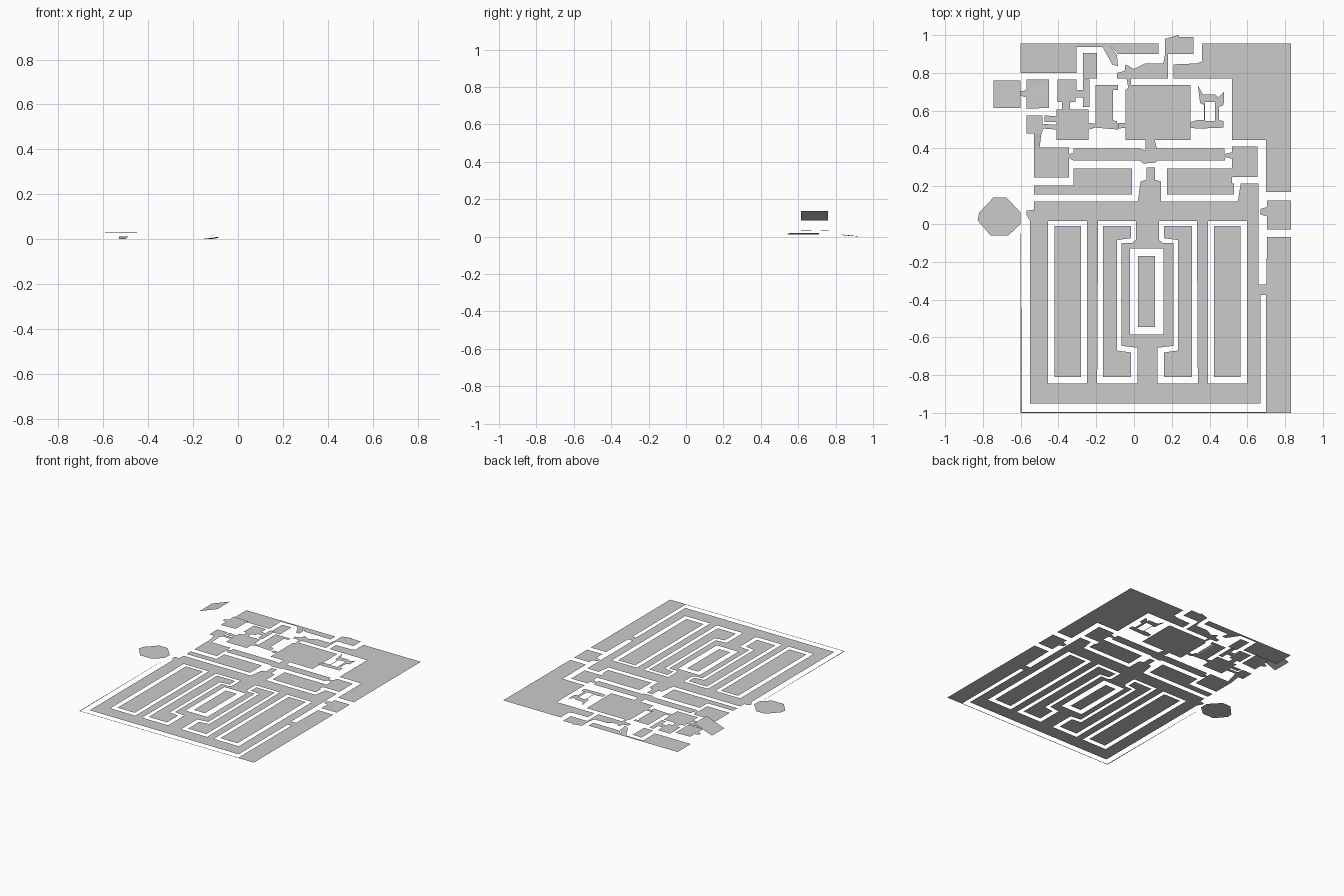
import bpy, bmesh

Z = 0.0        # level of the main floors
UP = 0.011     # level of the slightly raised small rooms
AXIS = 0.0715  # symmetry axis of the courtyards


def plan(name, outer, holes=(), z=Z):
    """Flat sheet from an outline with optional holes; points may carry their own z."""
    bm = bmesh.new()
    for loop in [outer, *holes]:
        vs = [bm.verts.new((p[0], p[1], p[2] if len(p) > 2 else z)) for p in loop]
        for a, b in zip(vs, vs[1:] + vs[:1]):
            bm.edges.new((a, b))
    bmesh.ops.triangle_fill(bm, edges=bm.edges[:], use_beauty=True, normal=(0, 0, 1))
    for f in bm.faces:
        f.normal_update()
        if f.normal.z < 0:
            f.normal_flip()
    me = bpy.data.meshes.new(name)
    bm.to_mesh(me)
    bm.free()
    ob = bpy.data.objects.new(name, me)
    bpy.context.collection.objects.link(ob)
    return ob


def rect(x0, x1, y0, y1):
    return [(x0, y0), (x1, y0), (x1, y1), (x0, y1)]


def mirror(pts):
    return [(2 * AXIS - x, y) for x, y in pts]


# Main gallery floor, with openings around the courtyards
side_gap = rect(-.455, -.25, -.845, .015)
inner_gap = [(-.19, .015), (.01, .015), (.01, -.085), (-.01, -.10), (-.065, -.10),
             (-.065, -.645), (.018, -.655), (.018, -.845), (-.195, -.845)]
gallery = [(-.55, -.95), (.67, -.95), (.67, -.375), (.70, -.375), (.70, -1), (.83, -1),
           (.83, -.07), (.705, -.07), (.70, -.32), (.66, -.32), (.66, .215), (.565, .215),
           (.55, .12), (.143, .12), (.143, .225), (.11, .235), (.11, .30), (.065, .30),
           (.065, .235), (.035, .225), (.02, .12), (-.53, .12), (-.53, .075),
           (-.57, .07), (-.57, .05), (-.55, .015)]
plan("gallery_floor", gallery,
     [side_gap, mirror(side_gap), inner_gap, mirror(inner_gap), rect(-.02, .157, -.585, -.13)])

# Courtyard beds
side_bed = rect(-.42, -.28, -.81, -.01)
inner_bed = [(-.165, -.01), (-.015, -.01), (-.015, -.075), (-.09, -.085),
             (-.09, -.67), (-.015, -.68), (-.015, -.81), (-.165, -.81)]
for tag, f in (("left", list), ("right", mirror)):
    plan("side_bed_" + tag, f(side_bed))
    plan("inner_bed_" + tag, f(inner_bed))
plan("central_bed", rect(.02, .11, -.545, -.17))

# Forecourt rooms either side of the stem
plan("forecourt_left", [(-.53, .155), (-.01, .155), (-.01, .295), (-.32, .295),
                        (-.32, .205), (-.53, .205)])
plan("forecourt_right", [(.175, .155), (.53, .155), (.53, .215), (.52, .215),
                         (.52, .295), (.175, .295)])

# Cross hall with end rooms
plan("cross_hall", [(-.53, .245), (-.345, .245), (-.345, .35), (-.32, .335), (.03, .335),
                    (.05, .32), (.115, .325), (.125, .335), (.48, .335), (.485, .355),
                    (.52, .345), (.52, .25), (.655, .25), (.655, .41), (.52, .41),
                    (.52, .38), (.48, .37), (.48, .40), (.12, .40), (.11, .445),
                    (.06, .445), (.06, .39), (.03, .40), (-.32, .40), (-.32, .375),
                    (-.345, .37), (-.345, .405), (-.53, .405)])

# Great room, and the raised ring room beside it
plan("great_room", [(-.045, .445), (.30, .445), (.30, .735), (-.015, .735), (-.015, .77),
                    (-.04, .77), (-.03, .72), (-.045, .71), (-.045, .535), (-.085, .535),
                    (-.085, .505), (-.045, .51)])
plan("ring_room", [(.30, .51), (.335, .505), (.475, .51), (.475, .545), (.45, .55),
                   (.45, .62), (.475, .63), (.476, .70), (.445, .67), (.43, .685),
                   (.365, .685), (.338, .735), (.35, .64), (.37, .63), (.37, .55),
                   (.335, .55), (.30, .54)],
     [rect(.375, .43, .545, .645)], z=UP)

# Northern lobby and porch
plan("north_lobby", [(.02, .77), (.18, .77), (.18, .90), (.315, .90), (.315, .99), (.24, .99),
                     (.235, 1), (.165, .98), (.165, .90), (.155, .85), (.06, .85),
                     (.0, .82), (-.045, .845), (-.05, .81), (-.09, .80), (-.09, .77)])

# Outer grounds
plan("north_east_ground", [(.36, .955), (.36, .86), (.33, .85), (.21, .845), (.21, .77),
                           (.52, .77), (.52, .445), (.70, .445), (.70, .17), (.83, .17),
                           (.83, .955)])
plan("north_west_ground", [(-.6, .955), (-.6, .80), (-.305, .80), (-.305, .938), (-.12, .938),
                           (-.085, .90), (.13, .90), (.13, .955)])
plan("east_room", [(.705, -.03), (.83, -.03), (.83, .125), (.705, .125), (.705, .09),
                   (.67, .08), (.67, .05), (.705, .04)])

# Sloping ramp by the north-west ground
plan("ramp", [(-.168, .94, 0), (-.115, .845, .006), (-.085, .835, .011), (-.09, .895, .005),
              (-.125, .938, 0)])

# Small western rooms and the passages between them
plan("closet", rect(-.27, -.195, .77, .905))
plan("upper_room", [(-.405, .645), (-.31, .645), (-.31, .67), (-.27, .67), (-.27, .62),
                    (-.235, .62), (-.235, .765), (-.27, .765), (-.27, .71), (-.305, .71),
                    (-.305, .765), (-.405, .765)], z=UP)
plan("lower_room", [(-.41, .445), (-.24, .445), (-.24, .50), (-.205, .51), (-.085, .50),
                    (-.09, .545), (-.12, .55), (-.12, .71), (-.085, .71), (-.085, .735),
                    (-.205, .735), (-.205, .53), (-.24, .535), (-.24, .605), (-.34, .605),
                    (-.34, .645), (-.38, .645), (-.38, .605), (-.41, .605), (-.41, .57),
                    (-.475, .575), (-.475, .54), (-.41, .54)], z=UP)
plan("west_room", [(-.57, .48), (-.53, .48), (-.53, .405, 0), (-.50, .405, 0), (-.49, .48),
                   (-.48, .505), (-.41, .50), (-.41, .525), (-.485, .53), (-.485, .575),
                   (-.57, .575)], z=UP)
plan("steep_steps", [(-.125, .54, .011), (-.11, .55, .018), (-.11, .71, .02), (-.125, .71, .011)])

# Raised western decks: one slightly warped, one strongly tilted
plan("raised_deck", [(-.57, .61, .03), (-.45, .615, .032), (-.45, .765, .03), (-.57, .765, .033),
                     (-.57, .71, .031), (-.60, .70, .031), (-.60, .68, .031), (-.57, .67, .03)])
plan("tilted_deck", [(-.745, .615, .085), (-.60, .615, .138), (-.60, .76, .138), (-.745, .76, .085)])

# Eight-sided tower floor
plan("tower_floor", [(-.745, .14), (-.675, .14), (-.60, .06), (-.60, .0), (-.665, -.06),
                     (-.76, -.06), (-.828, .02), (-.82, .06)], z=UP)

# Thin boundary strips
plan("west_boundary", [(-.601, -.05), (-.601, -1), (-.594, -1), (-.599, -.05)])
plan("south_boundary", rect(-.594, .70, -1, -.995))
